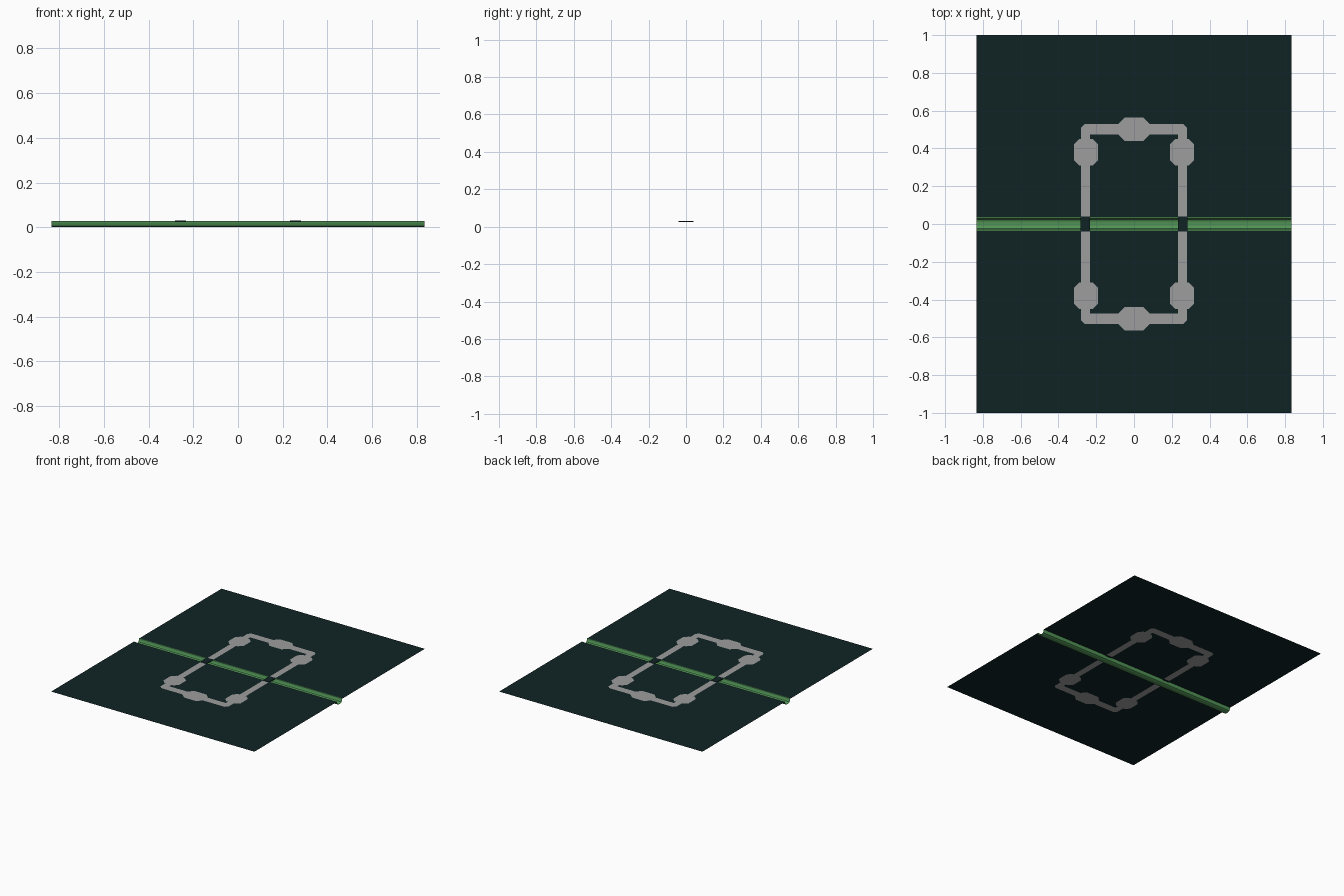
import bpy, bmesh
from mathutils import Vector

if "Cube" in bpy.data.objects:
    bpy.data.objects.remove(bpy.data.objects["Cube"])

TOP = 0.028          # height of the flat sheet
HX, HY = 0.835, 1.0  # half size of the sheet
GAP = 0.032          # half width of the slot along the middle


def material(name, rgb):
    m = bpy.data.materials.new(name)
    m.diffuse_color = (*rgb, 1)
    m.use_nodes = True
    m.node_tree.nodes["Principled BSDF"].inputs["Base Color"].default_value = m.diffuse_color
    return m


DARK = material("dark teal", (0.005, 0.017, 0.018))
GREY = material("path grey", (0.34, 0.34, 0.34))
GREEN = material("channel green", (0.085, 0.30, 0.095))


def finish(bm, name, mats, mirror):
    me = bpy.data.meshes.new(name)
    bm.to_mesh(me)
    bm.free()
    ob = bpy.data.objects.new(name, me)
    bpy.context.collection.objects.link(ob)
    for m in mats:
        me.materials.append(m)
    mod = ob.modifiers.new("mirror", 'MIRROR')
    mod.use_axis = mirror
    return ob


# Chamfered rectangles: centre x, centre y, half width, half height, chamfer
FRAME = (0, 0, 0.28, 0.53, 0.02)
PADS = [(0, 0.502, 0.083, 0.063, 0.034), (0.254, 0.38, 0.064, 0.069, 0.028)]


def inside(p, s):
    cx, cy, hx, hy, c = s
    a, b = hx - abs(p.x - cx), hy - abs(p.y - cy)
    return a > 0 and b > 0 and a + b > c


def cut(bm, faces, co, no):
    geom = set(faces)
    for f in faces:
        geom.update(f.edges)
        geom.update(f.verts)
    bmesh.ops.bisect_plane(bm, geom=list(geom), plane_co=co, plane_no=no, dist=1e-6)


# Sheet: one quarter, cut along the path outlines, then mirrored both ways
bm = bmesh.new()
bm.faces.new([bm.verts.new((x, y, TOP)) for x, y in
              ((0, GAP), (HX, GAP), (HX, HY), (0, HY))])
xs, ys = [0.232], [0.475, 0.04]
for cx, cy, hx, hy, c in [FRAME] + PADS:
    xs += [cx - hx, cx + hx]
    ys += [cy - hy, cy + hy]
for x in xs:
    if x > 0:
        cut(bm, bm.faces[:], (x, 0, 0), (1, 0, 0))
for y in ys:
    if y > GAP:
        cut(bm, bm.faces[:], (0, y, 0), (0, 1, 0))

# Chamfered corners, cut only within each outline
for cx, cy, hx, hy, c in [FRAME] + PADS:
    for sx in (-1, 1):
        for sy in (-1, 1):
            near = [f for f in bm.faces
                    if 0 < sx * (f.calc_center_median().x - cx) + hx < 2 * hx
                    and 0 < sy * (f.calc_center_median().y - cy) + hy < 2 * hy]
            cut(bm, near, (cx + sx * hx, cy + sy * (hy - c), 0), (sx, sy, 0))

for f in bm.faces:
    p = f.calc_center_median()
    ring = inside(p, FRAME) and (p.x > 0.232 or p.y > 0.475) and p.y > 0.04
    f.material_index = int(ring or any(inside(p, s) for s in PADS))
finish(bm, "ground_sheet", [DARK, GREY], (True, True, False))

# Open channel hanging in the slot
profile = [(0.037, TOP + 0.001), (0.031, TOP + 0.001), (0.028, 0.016),
           (0.024, 0.006), (0.014, 0.001), (0, 0)]
bm = bmesh.new()
rows = [[bm.verts.new((x, y, z)) for y, z in profile] for x in (-HX, HX)]
for i in range(len(profile) - 1):
    bm.faces.new((rows[0][i], rows[0][i + 1], rows[1][i + 1], rows[1][i]))
bmesh.ops.reverse_faces(bm, faces=[f for f in bm.faces if f.normal.z < 0])
finish(bm, "channel", [GREEN], (False, True, False))

# Two small bridges where the path crosses the channel
bm = bmesh.new()
bmesh.ops.create_cube(bm, size=1)
for v in bm.verts:
    v.co = Vector((0.257 + v.co.x * 0.05, v.co.y * 0.078, 0.0275 + v.co.z * 0.006))
finish(bm, "bridge", [DARK], (True, False, False))
